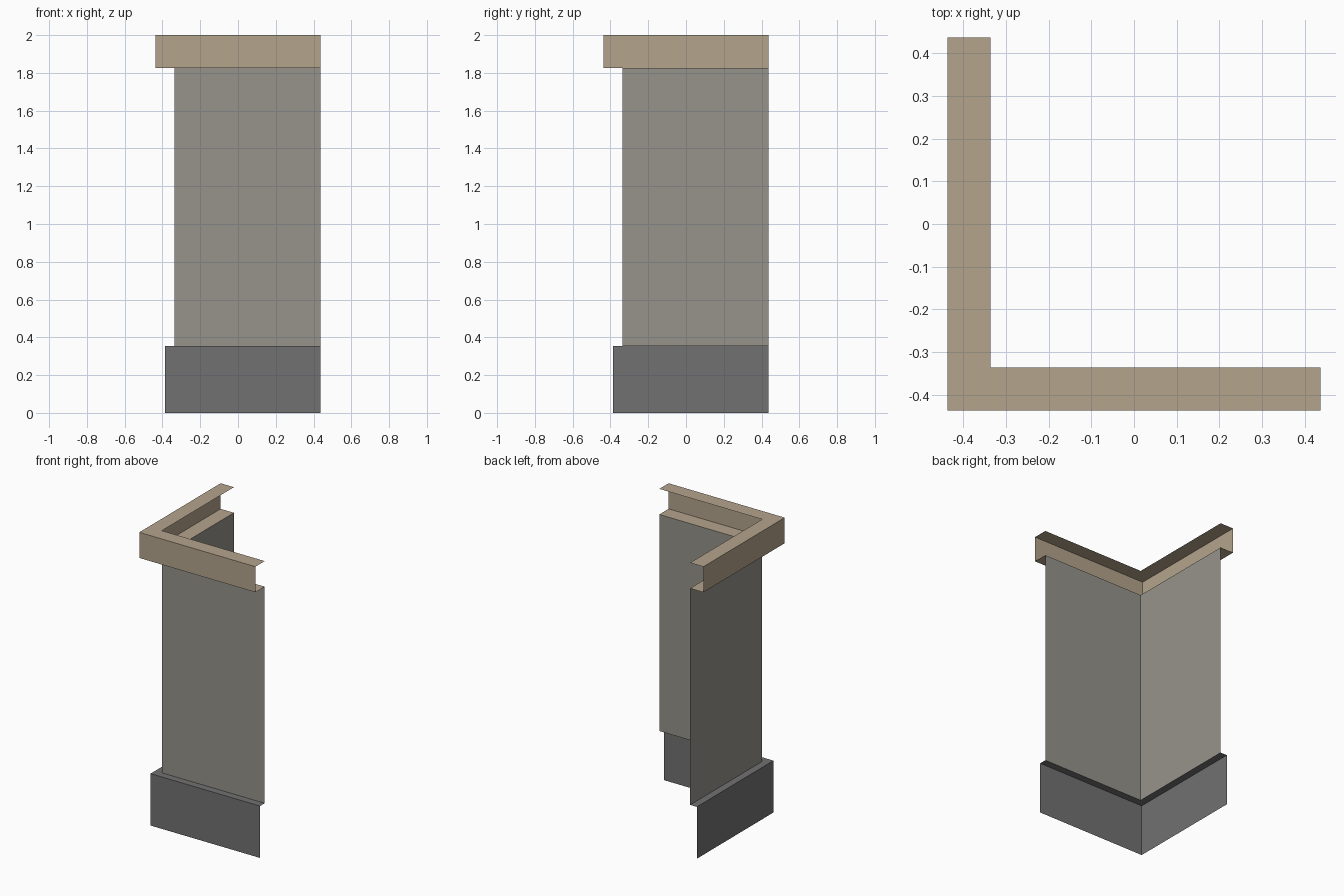
import bpy
import bmesh

if "Cube" in bpy.data.objects:
    bpy.data.objects.remove(bpy.data.objects["Cube"], do_unlink=True)

END = 0.437       # open ends of both wings
WALL = 0.337      # distance of the wall sheets from the centre
BASE_TOP = 0.353
CAP_BOTTOM = 1.826
HEIGHT = 2.0


def make_material(name, colour):
    mat = bpy.data.materials.new(name)
    mat.use_nodes = True
    mat.diffuse_color = (*colour, 1)
    mat.node_tree.nodes["Principled BSDF"].inputs["Base Color"].default_value = (*colour, 1)
    return mat


def corner_sheet(name, profile, mat):
    """Sweep an open (outward offset, height) profile around the L-shaped corner."""
    bm = bmesh.new()
    rows = []
    for offset, z in profile:
        c = WALL + offset
        path = [(-c, END), (-c, -c), (END, -c)]
        rows.append([bm.verts.new((x, y, z)) for x, y in path])
    for low, high in zip(rows, rows[1:]):
        for i in range(len(low) - 1):
            bm.faces.new((low[i], low[i + 1], high[i + 1], high[i]))
    mesh = bpy.data.meshes.new(name)
    bm.to_mesh(mesh)
    bm.free()
    mesh.materials.append(mat)
    obj = bpy.data.objects.new(name, mesh)
    bpy.context.collection.objects.link(obj)
    return obj


dark_grey = make_material("dark grey stone", (0.165, 0.165, 0.165))
warm_grey = make_material("warm grey plaster", (0.305, 0.292, 0.258))
tan = make_material("tan trim", (0.455, 0.371, 0.262))

# Plinth: upright face and ledge back to the wall
corner_sheet("plinth", [(0.05, 0), (0.05, BASE_TOP), (0, BASE_TOP)], dark_grey)

# Plain wall sheets
corner_sheet("wall", [(0, BASE_TOP), (0, CAP_BOTTOM)], warm_grey)

# Cornice: soffit, fascia and top strip, open at the back
corner_sheet("cornice", [(0, CAP_BOTTOM), (0.1, CAP_BOTTOM),
                         (0.1, HEIGHT), (0, HEIGHT)], tan)
